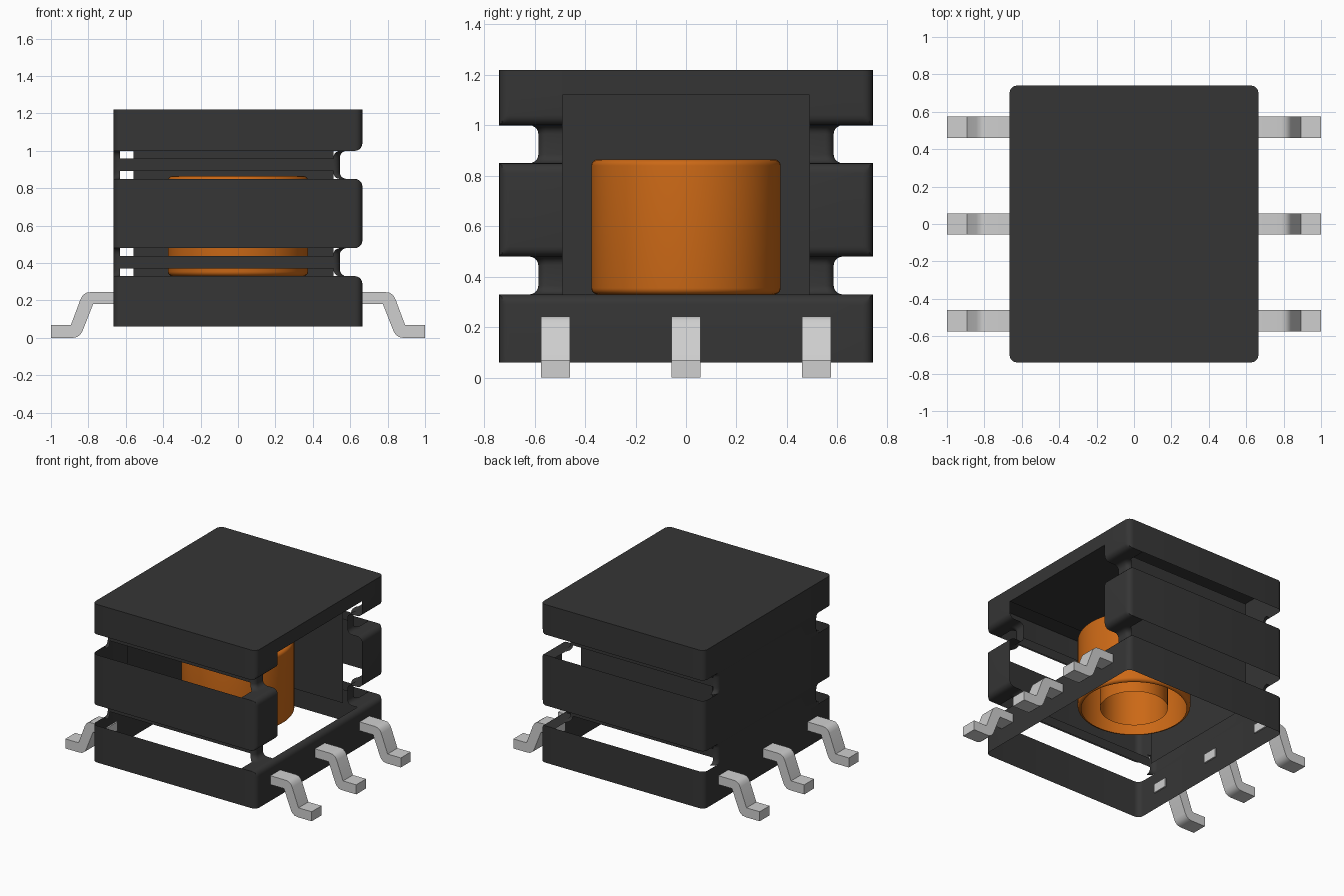
import bpy, bmesh, math

cube = bpy.data.objects.get("Cube")
if cube:
    bpy.data.objects.remove(cube, do_unlink=True)


def material(name, rgb):
    m = bpy.data.materials.new(name)
    m.use_nodes = True
    m.diffuse_color = (*rgb, 1)
    m.node_tree.nodes["Principled BSDF"].inputs["Base Color"].default_value = (*rgb, 1)
    return m


black = material("black plastic", (0.036, 0.036, 0.036))
copper = material("orange copper", (0.6, 0.14, 0.008))
metal = material("light grey metal", (0.62, 0.62, 0.62))


def finish(bm, name, mat):
    bmesh.ops.remove_doubles(bm, verts=bm.verts, dist=0.0005)
    bmesh.ops.recalc_face_normals(bm, faces=bm.faces)
    me = bpy.data.meshes.new(name)
    bm.to_mesh(me)
    bm.free()
    me.materials.append(mat)
    for p in me.polygons:
        p.use_smooth = True
    me.set_sharp_from_angle(angle=math.radians(32))
    ob = bpy.data.objects.new(name, me)
    bpy.context.collection.objects.link(ob)
    return ob


def loft(name, rows, mat, cyclic=False, cap_last=False, cap_first=False):
    """Skin a list of equally long point rows."""
    bm = bmesh.new()
    vr = [[bm.verts.new(p) for p in row] for row in rows]
    n = len(rows[0])
    for a, b in zip(vr, vr[1:]):
        for i in range(n if cyclic else n - 1):
            j = (i + 1) % n
            bm.faces.new((a[i], a[j], b[j], b[i]))
    if cap_last:
        bm.faces.new(vr[-1])
    if cap_first:
        bm.faces.new(vr[0][::-1])
    return finish(bm, name, mat)


def arc(cx, cy, r, start, end, steps=6):
    return [(cx + r * math.cos(math.radians(start + (end - start) * i / steps)),
             cy + r * math.sin(math.radians(start + (end - start) * i / steps)))
            for i in range(steps + 1)]


# Body dimensions
HX, HY, R, WIN = 0.665, 0.74, 0.04, 0.49
LOW, HIGH = (0.33, 0.48), (0.85, 1.0)      # slot heights
CEIL, TOP, BOTTOM = 1.12, 1.22, 0.06

# Rounded outline that starts and ends at the window on the +x side
outline = [(HX, WIN)]
for sx, sy, start in ((1, 1, 0), (-1, 1, 90), (-1, -1, 180), (1, -1, 270)):
    outline += arc(sx * (HX - R), sy * (HY - R), R, start, start + 90)
outline.append((HX, -WIN))


def row(z, inset=0.0):
    """Outline at a height, with the +x side rolled inward."""
    return [(min(x, HX - inset), y, z) for x, y in outline]


def roll(z, direction):
    """Rows of a rounded edge, from the flat wall to the ledge at z."""
    rows = []
    for i in range(6):
        a = math.radians(90 * i / 5)
        rows.append(row(z - direction * R * (1 - math.sin(a)), R * (1 - math.cos(a))))
    return rows


# Outer shell: base, middle and top bands
loft("base_band", [row(BOTTOM)] + roll(LOW[0], 1), black, cyclic=True)
loft("middle_band", roll(LOW[1], -1)[::-1] + roll(HIGH[0], 1), black)
loft("top_band", roll(HIGH[1], -1)[::-1] + [row(CEIL)], black)
loft("top_cover", [row(CEIL), row(TOP)], black, cyclic=True, cap_last=True)


def flare(z0, z1, r=0.035):
    """Height and outward offset of a slot floor with concave ends."""
    half = [(r * (1 - math.cos(math.radians(18 * i))),
             r * (1 - math.sin(math.radians(18 * i)))) for i in range(6)]
    return [(z0 + h, o) for h, o in half] + [(z1 - h, o) for h, o in half[::-1]]


def plate(name, corners, mat=black):
    bm = bmesh.new()
    bm.faces.new([bm.verts.new(c) for c in corners])
    return finish(bm, name, mat)


FLOOR, COL = 0.585, 0.545
for label, (z0, z1) in (("lower", LOW), ("upper", HIGH)):
    # Closed -x wall between the front and back slots
    rows = []
    for z, o in flare(z0, z1):
        side = arc(-HX + 0.035, FLOOR - 0.035 + o, 0.035, 90, 180)
        rows.append([(x, y, z) for x, y in side] + [(x, -y, z) for x, y in side[::-1]])
    loft(label + "_left_wall", rows, black)
    for s, end in ((-1, "front"), (1, "back")):
        # Corner column, slot floor strip and ledges beside the window
        rows = []
        for z, o in flare(z0, z1):
            path = [(COL + o, WIN)] + arc(COL - 0.035 + o, FLOOR - 0.035 + o, 0.035, 0, 90)
            rows.append([(x, s * y, z) for x, y in path])
        loft(f"{label}_{end}_column", rows, black)
        zm = (z0 + z1) / 2
        plate(f"{label}_{end}_slot_floor",
              [(x, s * FLOOR, z) for x, z in ((-0.63, zm - 0.033), (0.51, zm - 0.033),
                                              (0.51, zm + 0.033), (-0.63, zm + 0.033))])
        for z, edge in ((z0, "bottom"), (z1, "top")):
            plate(f"{label}_{end}_{edge}_ledge",
                  [(x, s * y, z) for x, y in ((COL + 0.035, WIN), (HX - R, WIN),
                                              (HX - R, HY), (COL, HY),
                                              (COL, FLOOR + 0.035),
                                              (COL + 0.035, FLOOR))])

# Inner cavity walls and ceiling
XL, XR = -0.56, 0.51
plate("cavity_back", [(XL, WIN, LOW[0]), (XR, WIN, LOW[0]), (XR, WIN, CEIL), (XL, WIN, CEIL)])
plate("cavity_left", [(XL, -WIN, LOW[0]), (XL, WIN, LOW[0]), (XL, WIN, CEIL), (XL, -WIN, CEIL)])
plate("cavity_ceiling", [(XL, -WIN, CEIL), (HX, -WIN, CEIL), (HX, WIN, CEIL), (XL, WIN, CEIL)])

# Coil: rounded outer sleeve around an open inner tube
profile = [(0.225, 0.33), (0.225, 0.865)]
profile += arc(0.35, 0.84, 0.025, 90, 0) + arc(0.35, 0.355, 0.025, 0, -90)
SEG = 64
loft("coil", [[(r * math.cos(math.tau * i / SEG), r * math.sin(math.tau * i / SEG), z)
               for i in range(SEG)] for r, z in profile], copper, cyclic=True)

# Gull-wing pins, three on each side
pin = [(0.655, 0.245), (0.785, 0.245), (0.81, 0.242), (0.83, 0.228), (0.842, 0.207),
       (0.893, 0.07), (1, 0.07), (1, 0), (0.885, 0), (0.862, 0.004), (0.842, 0.018),
       (0.83, 0.04), (0.775, 0.18), (0.655, 0.18)]
for s, side in ((1, "left"), (-1, "right")):
    for y, place in ((-0.517, "front"), (0, "middle"), (0.517, "back")):
        loft(f"{side}_{place}_pin",
             [[(s * x, y + w, z) for x, z in pin] for w in (-0.057, 0.057)],
             metal, cyclic=True, cap_first=True, cap_last=True)
